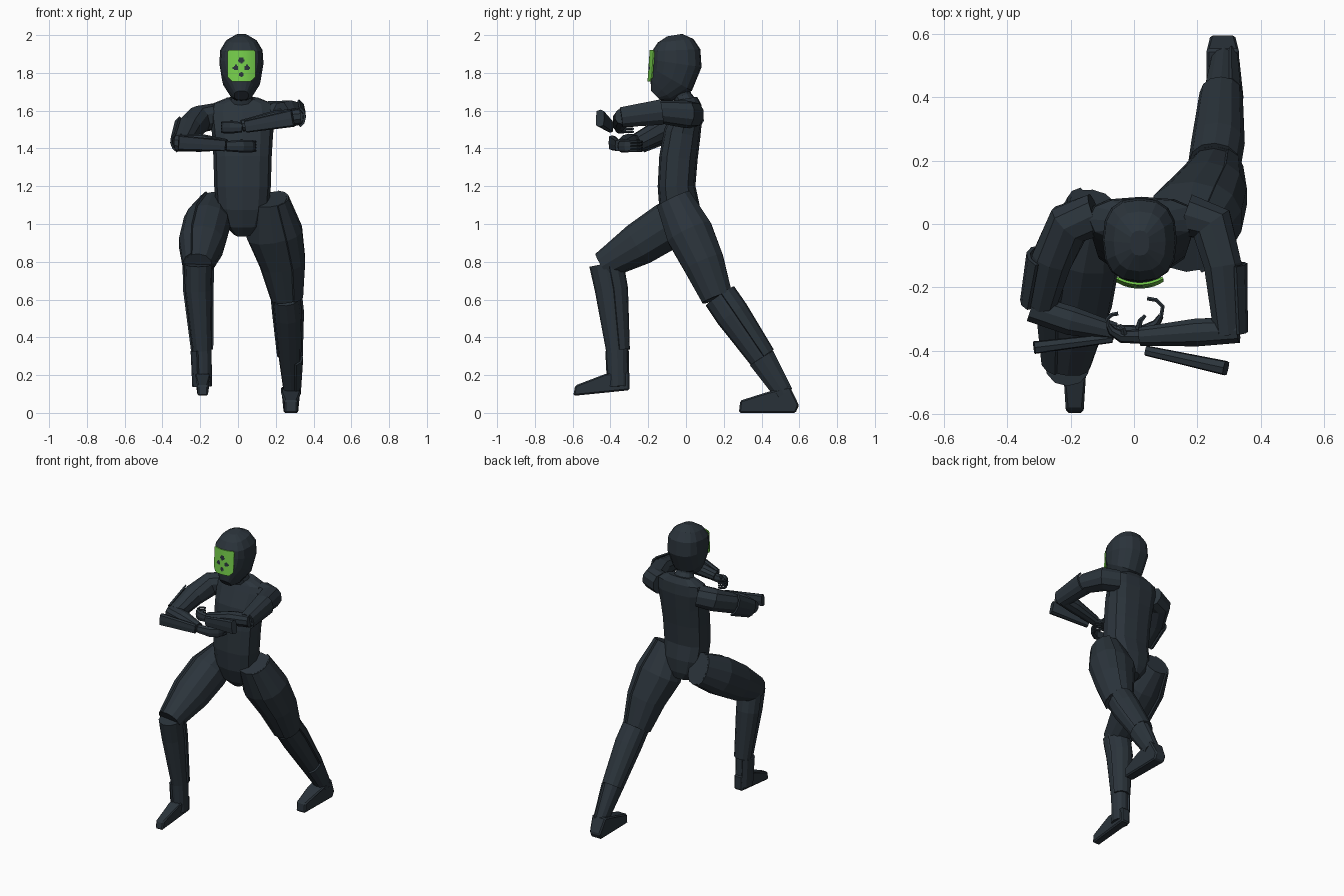
import bpy, bmesh, math
from mathutils import Vector

if "Cube" in bpy.data.objects:
    bpy.data.objects.remove(bpy.data.objects["Cube"])


def material(name, rgb):
    m = bpy.data.materials.new(name)
    m.diffuse_color = (*rgb, 1)
    m.use_nodes = True
    m.node_tree.nodes["Principled BSDF"].inputs["Base Color"].default_value = m.diffuse_color
    return m


DARK = material("dark slate", (0.024, 0.034, 0.044))
GREEN = material("bright green", (0.18, 0.62, 0.07))
X, Z = Vector((1, 0, 0)), Vector((0, 0, 1))


def finish(name, bm, mats=(DARK,)):
    bmesh.ops.recalc_face_normals(bm, faces=bm.faces)
    me = bpy.data.meshes.new(name)
    bm.to_mesh(me)
    bm.free()
    for m in mats:
        me.materials.append(m)
    ob = bpy.data.objects.new(name, me)
    bpy.context.collection.objects.link(ob)
    return ob


def solidify(ob, thickness, offset):
    m = ob.modifiers.new("thickness", 'SOLIDIFY')
    m.thickness, m.offset = thickness, offset


def loft(name, rings, ref=X, sides=12, power=0.9, scale=1.0, ratio=1.0, arc=None):
    """Skin rings (x, y, z, half size across[, half size along ref]).
    With an arc (degrees) only that part is skinned, as a thin shell."""
    pts = [Vector(r[:3]) for r in rings]
    a0, a1 = arc or (0, 360)
    count = sides + 1 if arc else sides
    bm = bmesh.new()
    loops = []
    for i, r in enumerate(rings):
        t = (pts[min(i + 1, len(pts) - 1)] - pts[max(i - 1, 0)]).normalized()
        u = (ref - t * ref.dot(t)).normalized()
        v = t.cross(u)
        ru = r[4] if len(r) > 4 else r[3] * ratio
        loop = []
        for k in range(count):
            a = math.radians(a0 + (a1 - a0) * k / sides)
            c, s = math.cos(a), math.sin(a)
            c = math.copysign(abs(c) ** power, c)
            s = math.copysign(abs(s) ** power, s)
            loop.append(bm.verts.new(pts[i] + (u * c * ru + v * s * r[3]) * scale))
        loops.append(loop)
    for lo, hi in zip(loops, loops[1:]):
        for k in range(sides):
            n = (k + 1) % count
            bm.faces.new((lo[k], lo[n], hi[n], hi[k]))
    if not arc:
        bm.faces.new(loops[0])
        bm.faces.new(loops[-1])
    ob = finish(name, bm)
    if arc:
        solidify(ob, 0.012, 0)
    return ob


def column(name, x, rings, **kw):
    """Loft of (y, z, half depth, half width) rings around one x."""
    return loft(name, [(x, *r) for r in rings], **kw)


def foot(name, profile, x, half):
    """Side profile of (y, z) points extruded sideways, narrowed at toe and heel."""
    ys = [p[0] for p in profile]
    bm = bmesh.new()
    face = bm.faces.new([bm.verts.new((x - half, y, z)) for y, z in profile])
    ext = bmesh.ops.extrude_face_region(bm, geom=[face])
    for e in ext["geom"]:
        if isinstance(e, bmesh.types.BMVert):
            e.co.x = x + half
    for v in bm.verts:
        w = 0.65 if v.co.y < min(ys) + 0.02 else 0.75 if v.co.y > max(ys) - 0.03 else 1
        v.co.x = x + (v.co.x - x) * w
    b = finish(name, bm).modifiers.new("bevel", 'BEVEL')
    b.width, b.segments = 0.008, 1


# Head, neck and torso
HX = 0.018
column("helmet", HX, [
    (-0.16, 1.68, 0.035, 0.038), (-0.13, 1.71, 0.082, 0.066), (-0.075, 1.765, 0.122, 0.103),
    (-0.05, 1.85, 0.134, 0.117), (-0.052, 1.92, 0.128, 0.112),
    (-0.055, 1.97, 0.095, 0.082), (-0.06, 2.0, 0.04, 0.03)], sides=16, power=0.78)
column("neck", HX, [(0.01, 1.62, 0.06, 0.08), (-0.02, 1.68, 0.048, 0.055),
                    (-0.04, 1.78, 0.05, 0.055)])
column("torso", 0.024, [
    (-0.005, 0.95, 0.06, 0.045), (-0.02, 1.0, 0.09, 0.105), (-0.035, 1.09, 0.107, 0.14),
    (-0.05, 1.2, 0.1, 0.15),
    (-0.04, 1.35, 0.102, 0.154), (-0.02, 1.48, 0.098, 0.162), (0.008, 1.58, 0.08, 0.175),
    (0.015, 1.635, 0.066, 0.165), (0.01, 1.665, 0.05, 0.09)], power=0.75)

# Face plate: curved grid with cut corners, dark spots by distance to their centres
W, H, FZ = 0.073, 0.083, 1.8375
spots = [(0, 0.028, 0.016), (-0.03, -0.01, 0.014), (0.03, -0.01, 0.014), (0, -0.047, 0.013)]
bm = bmesh.new()
bmesh.ops.create_grid(bm, x_segments=26, y_segments=30, size=1)
cut = []
for f in bm.faces:
    c = f.calc_center_median()
    dx, dz = c.x * W, c.y * H
    f.material_index = int(any(math.hypot(dx - a, dz - b) < r for a, b, r in spots))
    if abs(dx) + max(0, -dz - 0.058, dz - 0.072) > W:
        cut.append(f)
bmesh.ops.delete(bm, geom=cut, context='FACES')
for v in bm.verts:
    dx, dz = v.co.x * W, v.co.y * H
    v.co = (HX + dx, -0.194 + 3.6 * dx * dx + 0.07 * dz, FZ + dz)
solidify(finish("face_plate", bm, (GREEN, DARK)), 0.008, 0)


# Legs: lofts with slightly larger armour shells over them
def leg(side, thigh, shin, outer):
    loft(side + "_thigh", thigh)
    loft(side + "_thigh_shell", thigh, scale=1.04, arc=outer, sides=5)
    loft(side + "_shin", shin, ratio=0.87)
    loft(side + "_calf_shell", shin[:3], ratio=0.87, scale=1.07, arc=(190, 350), sides=6)
    loft(side + "_ankle_guard", shin[-2:], ratio=0.87, scale=1.09, arc=outer, sides=4)


leg("right",
    [(-0.13, 0.055, 1.08, 0.105, 0.075), (-0.16, -0.09, 0.995, 0.125, 0.12),
     (-0.187, -0.25, 0.893, 0.115, 0.118), (-0.21, -0.44, 0.778, 0.075)],
    [(-0.21, -0.428, 0.79, 0.085), (-0.21, -0.4, 0.65, 0.082), (-0.19, -0.365, 0.33, 0.058),
     (-0.185, -0.36, 0.14, 0.054)], (115, 245))
leg("left",
    [(0.165, -0.065, 1.13, 0.095), (0.188, 0.02, 0.95, 0.125, 0.145),
     (0.232, 0.095, 0.79, 0.11, 0.118), (0.255, 0.165, 0.61, 0.083)],
    [(0.255, 0.175, 0.615, 0.085), (0.265, 0.24, 0.52, 0.086), (0.275, 0.4, 0.29, 0.068),
     (0.283, 0.52, 0.1, 0.046)], (-65, 65))
foot("right_foot", [(-0.597, 0.09), (-0.3, 0.12), (-0.3, 0.22), (-0.43, 0.205),
                    (-0.587, 0.145)], -0.187, 0.043)
foot("left_foot", [(0.28, 0), (0.58, 0), (0.598, 0.04), (0.55, 0.14), (0.43, 0.11),
                   (0.287, 0.065)], 0.28, 0.052)


# Arms: upper arm with outer shell, forearm with a flat plate, curled hand
def arm(side, upper, fore, plate, outer, reach):
    loft(side + "_upper_arm", upper, Z, sides=10)
    loft(side + "_upper_arm_shell", upper[2:], Z, scale=1.16, arc=outer, sides=4)
    loft(side + "_forearm", fore, Z, sides=10)
    loft(side + "_forearm_plate", plate, Z, sides=8, power=0.5, ratio=2)
    wx, wy, wz, _ = fore[-1]
    size = abs(reach) / 0.145

    def at(along, inward, dz=0):
        return wx + along * reach, wy + inward * size, wz + dz - 0.008

    loft(side + "_palm", [(*at(0, 0), 0.023, 0.027), (*at(0.6, 0), 0.02, 0.034),
                          (*at(0.9, 0.025), 0.014, 0.034), (*at(1, 0.05), 0.009, 0.03)],
         Z, sides=8, power=0.8)
    for n in range(4):
        dz = (n - 1.5) * 0.016
        loft(f"{side}_finger_{n + 1}",
             [(*at(a, b, dz), 0.007) for a, b in
              ((1, 0.045), (1.04, 0.08), (0.9, 0.1), (0.7, 0.105))], Z, sides=6)
    loft(side + "_thumb", [(*at(0.5, 0.005, 0.02), 0.011), (*at(0.55, 0.035, 0.03), 0.009),
                           (*at(0.65, 0.05, 0.02), 0.006)], Z, sides=6)


arm("right",
    [(-0.12, 0.03, 1.57, 0.07), (-0.205, 0, 1.555, 0.073), (-0.258, -0.11, 1.505, 0.067),
     (-0.295, -0.255, 1.43, 0.052)],
    [(-0.325, -0.265, 1.43, 0.045), (-0.2, -0.305, 1.43, 0.048), (-0.06, -0.34, 1.42, 0.03)],
    [(-0.315, -0.39, 1.43, 0.02), (-0.07, -0.36, 1.415, 0.015)], (30, 150), 0.145)
arm("left",
    [(0.16, 0.03, 1.58, 0.07), (0.245, 0, 1.58, 0.073), (0.28, -0.13, 1.593, 0.062),
     (0.298, -0.345, 1.565, 0.048)],
    [(0.33, -0.335, 1.57, 0.042), (0.2, -0.342, 1.555, 0.046), (0.02, -0.355, 1.52, 0.031)],
    [(0.29, -0.455, 1.56, 0.023), (0.04, -0.4, 1.515, 0.016)], (210, 330), -0.1)
